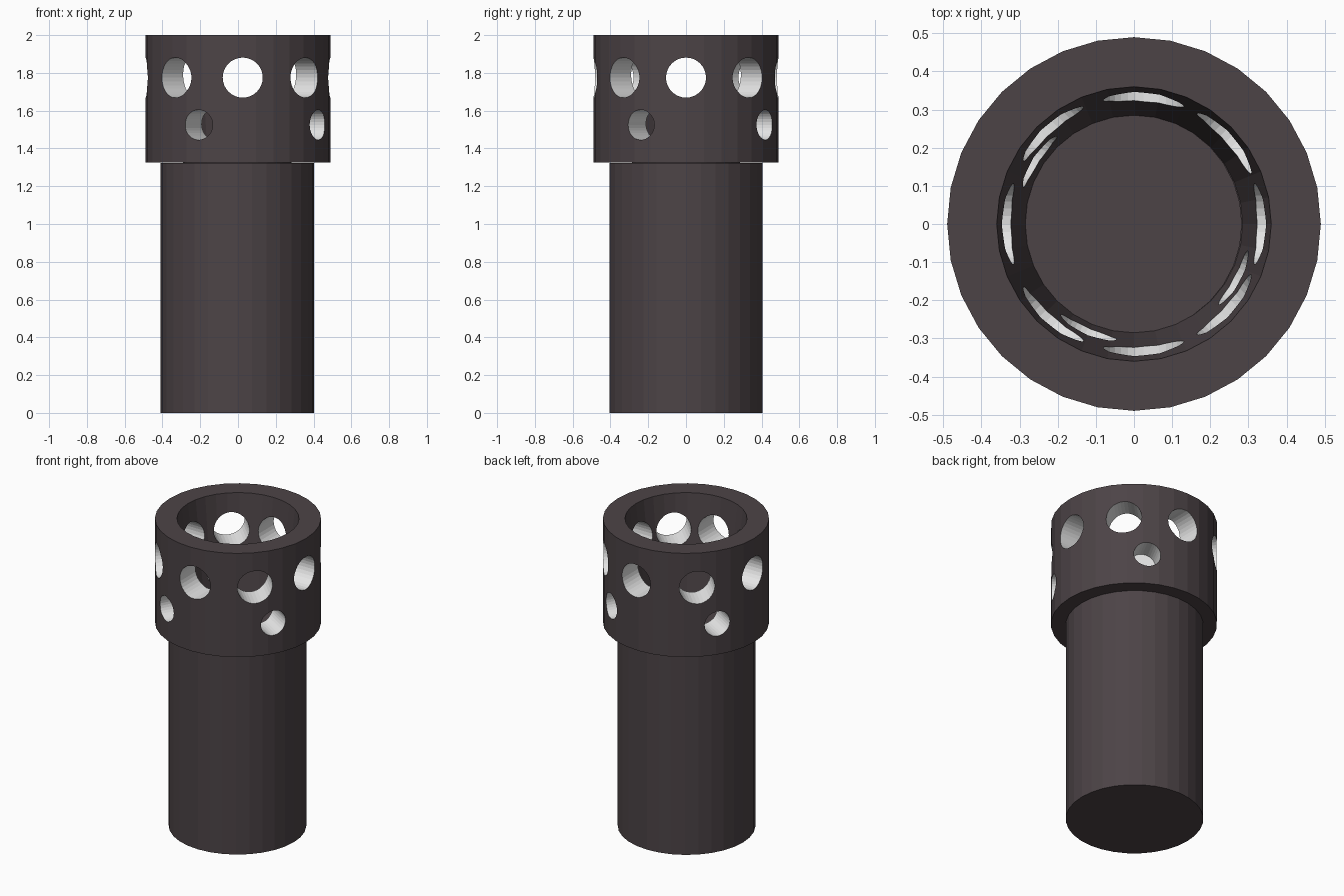
import bpy, bmesh, math
from mathutils import Matrix

if "Cube" in bpy.data.objects:
    bpy.data.objects.remove(bpy.data.objects["Cube"])

SIDES = 32


def material(name, rgb):
    m = bpy.data.materials.new(name)
    m.diffuse_color = (*rgb, 1.0)
    m.use_nodes = True
    m.node_tree.nodes["Principled BSDF"].inputs["Base Color"].default_value = m.diffuse_color
    return m


dark = material("dark_brown_grey", (0.073, 0.057, 0.062))
light = material("light_grey", (0.8, 0.8, 0.8))


def make_object(name, bm):
    bmesh.ops.recalc_face_normals(bm, faces=bm.faces)
    me = bpy.data.meshes.new(name)
    bm.to_mesh(me)
    bm.free()
    me.materials.append(dark)
    me.materials.append(light)
    ob = bpy.data.objects.new(name, me)
    bpy.context.collection.objects.link(ob)
    return ob


def lathe(name, profile, closed, cx=0.0):
    """Revolve (radius, z) points; open profiles get flat end caps."""
    bm = bmesh.new()
    rings = []
    for r, z in profile:
        angles = [2 * math.pi * i / SIDES for i in range(SIDES)]
        rings.append([bm.verts.new((cx + r * math.cos(a), r * math.sin(a), z)) for a in angles])
    pairs = list(zip(rings, rings[1:]))
    if closed:
        pairs.append((rings[-1], rings[0]))
    else:
        bm.faces.new(rings[0][::-1])
        bm.faces.new(rings[-1])
    for a, b in pairs:
        for i in range(SIDES):
            j = (i + 1) % SIDES
            bm.faces.new((a[i], a[j], b[j], b[i]))
    return make_object(name, bm)


def drill(target, angle, z, radius, start, end):
    """Cut a round hole along a horizontal line through the drill centre."""
    bm = bmesh.new()
    bmesh.ops.create_cone(bm, cap_ends=True, segments=SIDES, radius1=radius,
                          radius2=radius, depth=end - start)
    m = (Matrix.Translation((0.025, 0, z)) @ Matrix.Rotation(math.radians(angle), 4, 'Z')
         @ Matrix.Translation(((start + end) / 2, 0, 0)) @ Matrix.Rotation(math.pi / 2, 4, 'Y'))
    bmesh.ops.transform(bm, matrix=m, verts=bm.verts)
    for f in bm.faces:
        f.material_index = 1
    cutter = make_object("hole_cutter", bm)
    cutter.hide_render = True
    mod = target.modifiers.new("hole", 'BOOLEAN')
    mod.operation = 'DIFFERENCE'
    mod.solver = 'EXACT'
    mod.object = cutter
    bpy.context.view_layer.objects.active = target
    bpy.ops.object.modifier_apply(modifier=mod.name)
    bpy.data.objects.remove(cutter, do_unlink=True)


# Solid lower shaft with a thin raised seat that forms the cup floor
lathe("shaft", [(0.406, 0), (0.406, 1.322), (0.287, 1.322), (0.287, 1.327)], False, -0.004)

# Cup head: straight outside, tapered inside
head = lathe("cup_head", [(0.285, 1.325), (0.36, 2.0), (0.49, 2.0), (0.49, 1.325)], True)

# Upper row: four large bores straight through, giving eight holes
for k in range(4):
    drill(head, 45 * k, 1.775, 0.106, -0.8, 0.8)

# Lower row: small holes, one of them blind
drill(head, -31, 1.525, 0.08, -0.8, 0.8)
drill(head, 242, 1.525, 0.08, 0.0, 0.8)
drill(head, 62, 1.525, 0.08, 0.33, 0.8)
